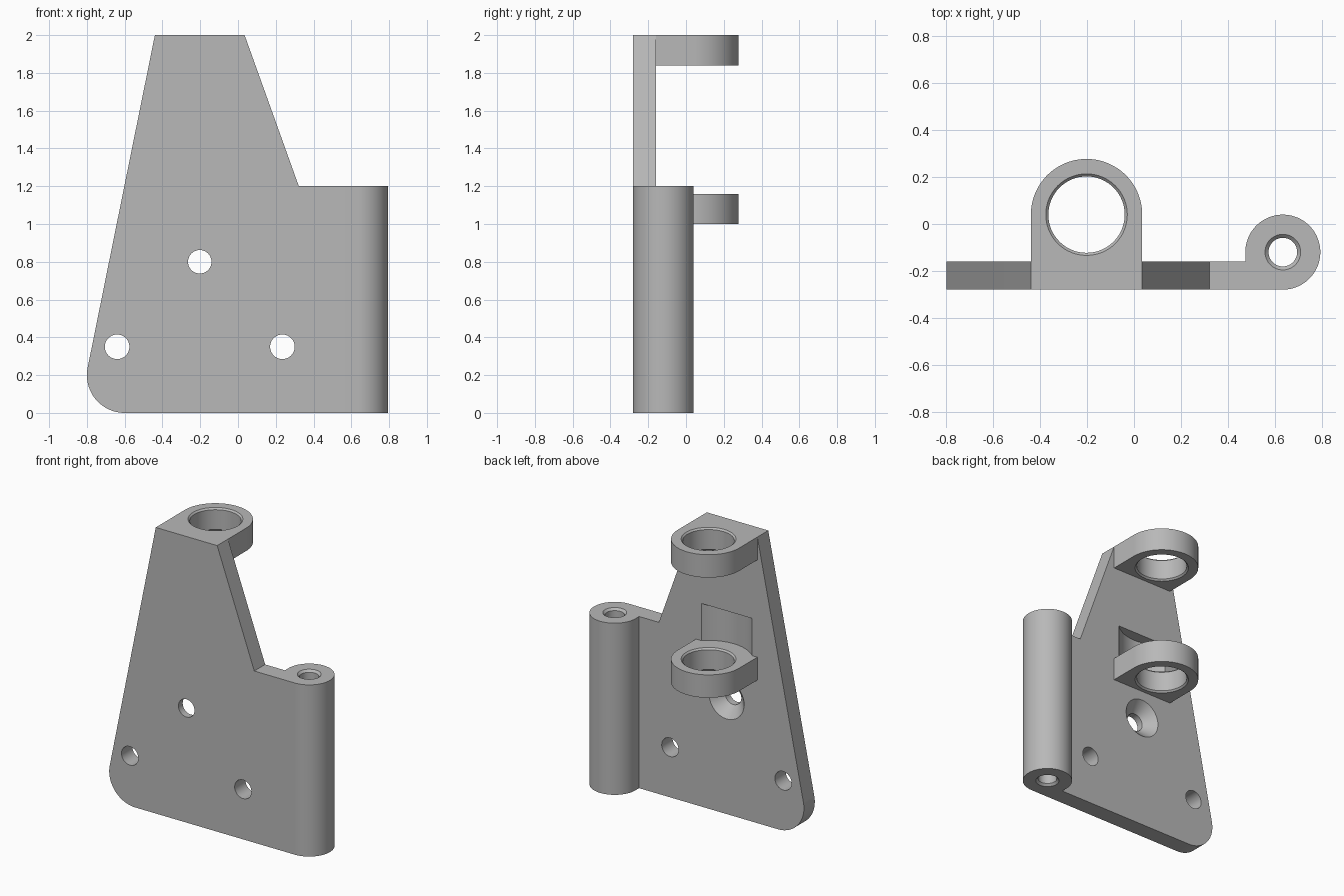
import bpy
import bmesh
from math import sin, cos, pi, radians
from mathutils import Matrix, Vector

cube = bpy.data.objects.get("Cube")
if cube:
    bpy.data.objects.remove(cube, do_unlink=True)

grey = bpy.data.materials.new("plain grey")
grey.use_nodes = True
grey.diffuse_color = (0.48, 0.48, 0.48, 1)
grey.node_tree.nodes["Principled BSDF"].inputs["Base Color"].default_value = (0.48, 0.48, 0.48, 1)

# Main dimensions
FRONT, BACK = -0.28, -0.16
LUG_X, LUG_Y, LUG_R = -0.2025, 0.04, 0.2375
PIN_X, PIN_Y, PIN_R = 0.635, -0.12, 0.16
STEP_Z = 1.2


def arc(cx, cy, r, start, end, n=40):
    """Points along an arc, angles in degrees."""
    angles = [radians(start + (end - start) * i / n) for i in range(n + 1)]
    return [(cx + r * cos(a), cy + r * sin(a)) for a in angles]


def finish(name, bm):
    bmesh.ops.recalc_face_normals(bm, faces=bm.faces)
    mesh = bpy.data.meshes.new(name)
    bm.to_mesh(mesh)
    bm.free()
    mesh.materials.append(grey)
    obj = bpy.data.objects.new(name, mesh)
    bpy.context.collection.objects.link(obj)
    return obj


def prism(name, points, low, high, axis="Z"):
    """Extrude a flat outline along Z or Y."""
    bm = bmesh.new()
    place = (lambda p, d: (p[0], p[1], d)) if axis == "Z" else (lambda p, d: (p[0], d, p[1]))
    face = bm.faces.new([bm.verts.new(place(p, low)) for p in points])
    made = bmesh.ops.extrude_face_region(bm, geom=[face])["geom"]
    moved = [v for v in made if isinstance(v, bmesh.types.BMVert)]
    shift = Vector(place((0, 0), high - low))
    bmesh.ops.translate(bm, verts=moved, vec=shift)
    return finish(name, bm)


def turned(name, profile, x, y, z, axis="Z", n=64):
    """Closed turned solid from (radius, distance) pairs along Z or Y."""
    bm = bmesh.new()
    rings = [[bm.verts.new((px, py, d)) for px, py in arc(0, 0, r, 0, 360, n)[:-1]]
             for r, d in profile]
    for a, b in zip(rings, rings[1:]):
        for i in range(n):
            j = (i + 1) % n
            bm.faces.new((a[i], a[j], b[j], b[i]))
    bm.faces.new(rings[0])
    bm.faces.new(rings[-1])
    turn = Matrix.Rotation(-pi / 2, 4, "X") if axis == "Y" else Matrix.Identity(4)
    bm.transform(Matrix.Translation((x, y, z)) @ turn)
    return finish(name, bm)


def cut(obj, cutter):
    """Subtract the cutter and remove it."""
    cutter.hide_render = True
    mod = obj.modifiers.new("cut", "BOOLEAN")
    mod.operation = "DIFFERENCE"
    mod.solver = "EXACT"
    mod.object = cutter
    bpy.context.view_layer.objects.active = obj
    bpy.ops.object.modifier_apply(modifier=mod.name)
    bpy.data.objects.remove(cutter, do_unlink=True)


def bore(obj, x, y, low, high, r, chamfer):
    """Vertical through hole, chamfered at both ends."""
    e = 0.01
    profile = [(r + chamfer + e, low - e), (r, low + chamfer),
               (r, high - chamfer), (r + chamfer + e, high + e)]
    cut(obj, turned("bore_cutter", profile, x, y, 0))


# Mounting plate with tapered top and one rounded corner
outline = arc(-0.6, 0.2, 0.2, 270, 168.6, 24)
outline += [(-0.44, 2), (0.035, 2), (0.322, STEP_Z), (PIN_X - PIN_R, STEP_Z), (PIN_X - PIN_R, 0)]
plate = prism("mounting_plate", outline, FRONT, BACK, "Y")

# Plain screw holes
for x in (-0.64, 0.235):
    cut(plate, turned("screw_cutter", [(0.065, FRONT - 0.05), (0.065, BACK + 0.05)],
                      x, 0, 0.35, "Y"))

# Countersunk screw hole, wide at the back
sink = [(0.062, FRONT - 0.05), (0.062, BACK - 0.073), (0.145, BACK + 0.01)]
cut(plate, turned("countersink_cutter", sink, LUG_X, 0, 0.8, "Y"))

# Curved pocket above the lower lug
cut(plate, turned("pocket_cutter", [(0.28, 1.16), (0.28, 1.42)], LUG_X, LUG_Y, 0, n=128))

# Hinge barrel flush with the plate front
barrel_outline = [(PIN_X - PIN_R, FRONT)] + arc(PIN_X, PIN_Y, PIN_R, -90, 180, 72)
barrel = prism("hinge_barrel", barrel_outline, 0, STEP_Z)
bore(barrel, PIN_X, PIN_Y, 0, STEP_Z, 0.061, 0.015)

# Two ring lugs on the back
lugs = []
for name, low in (("upper_lug", 1.84), ("lower_lug", 1.0)):
    lug_outline = [(LUG_X - LUG_R, BACK), (LUG_X + LUG_R, BACK)]
    lug_outline += arc(LUG_X, LUG_Y, LUG_R, 0, 180, 64)
    lug = prism(name, lug_outline, low, low + 0.16)
    bore(lug, LUG_X, LUG_Y, low, low + 0.16, 0.163, 0.011)
    lugs.append(lug)

# Smooth curved walls, keep edges sharp
bpy.ops.object.select_all(action="DESELECT")
for obj in [plate, barrel] + lugs:
    obj.select_set(True)
bpy.context.view_layer.objects.active = plate
bpy.ops.object.shade_smooth_by_angle(angle=radians(30))
